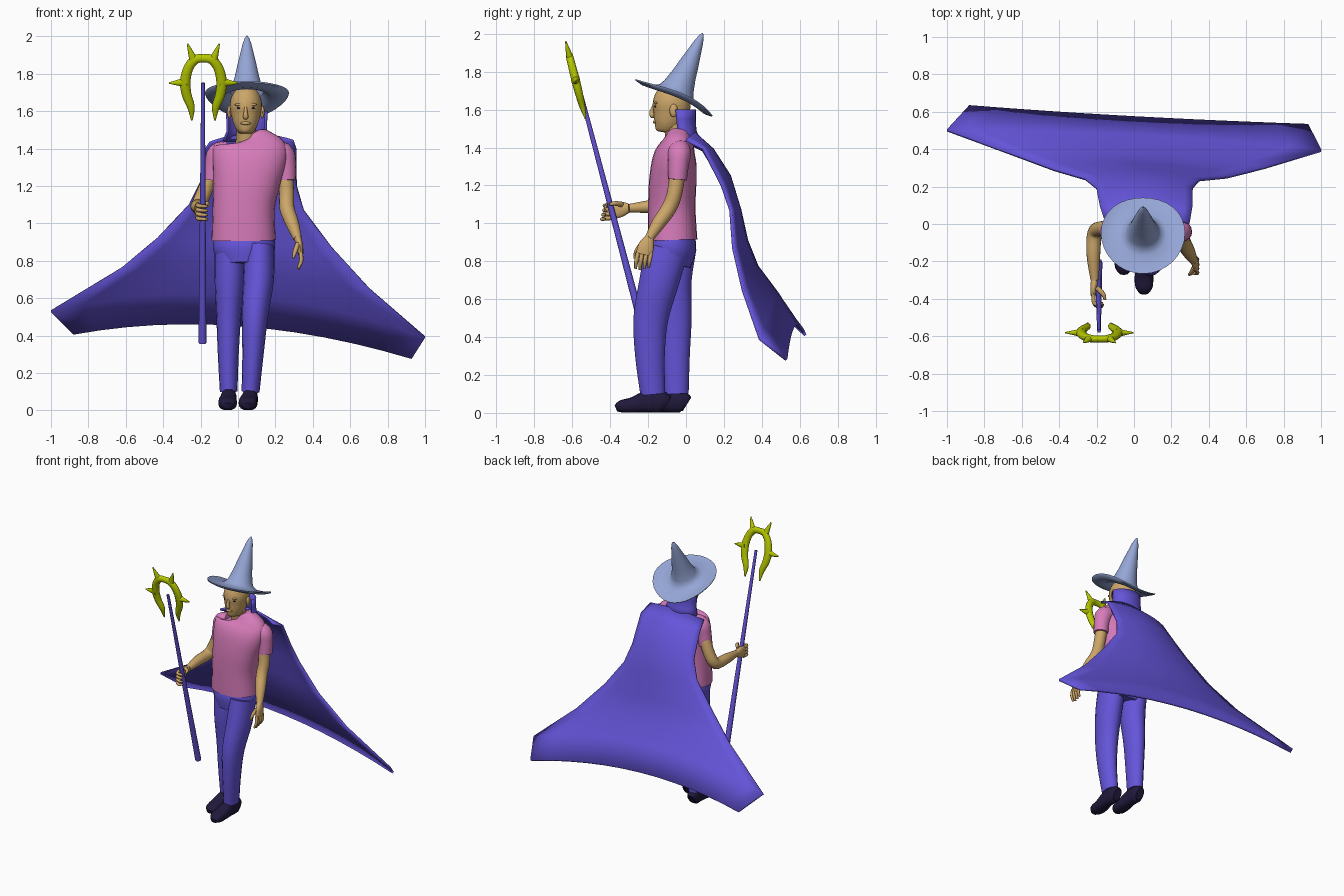
import bpy, bmesh
from math import sin, cos, pi, radians
from mathutils import Vector, Matrix


def material(name, r, g, b):
    m = bpy.data.materials.new(name)
    m.diffuse_color = (r, g, b, 1)
    return m


PURPLE = material("purple", .13, .09, .70)
PINK = material("pink", .68, .20, .49)
SKIN = material("skin", .60, .38, .14)
HAT = material("hat_blue", .30, .38, .67)
GOLD = material("yellow", .47, .58, 0)
DARK = material("dark", .015, .01, .045)


def finish(name, bm, mat, angle=50):
    bmesh.ops.recalc_face_normals(bm, faces=bm.faces)
    me = bpy.data.meshes.new(name)
    bm.to_mesh(me)
    bm.free()
    ob = bpy.data.objects.new(name, me)
    bpy.context.collection.objects.link(ob)
    me.materials.append(mat)
    bpy.ops.object.select_all(action='DESELECT')
    ob.select_set(True)
    bpy.context.view_layer.objects.active = ob
    bpy.ops.object.shade_smooth_by_angle(angle=radians(angle))
    return ob


def skin_rings(bm, rings, closed=True):
    n = len(rings[0])
    for a, b in zip(rings, rings[1:]):
        for i in range(n if closed else n - 1):
            j = (i + 1) % n
            bm.faces.new((a[i], a[j], b[j], b[i]))


def spline(pts, steps):
    """Smooth curve through rows of numbers."""
    out = []
    for k in range(len(pts) - 1):
        p0, p1, p2 = pts[max(k - 1, 0)], pts[k], pts[k + 1]
        p3 = pts[min(k + 2, len(pts) - 1)]
        for s in range(steps):
            t = s / steps
            out.append([b + .5 * t * (c - a + t * (2*a - 5*b + 4*c - d + t * (3*(b - c) + d - a)))
                        for a, b, c, d in zip(p0, p1, p2, p3)])
    return out + [list(pts[-1])]


def tube(name, pts, mat, n=16, ref=(1, 0, 0), power=1, steps=4):
    """Points are x, y, z, radius along ref, radius across."""
    pts = spline([p if len(p) == 5 else (*p, p[3]) for p in pts], steps)
    ref = Vector(ref)
    bm = bmesh.new()
    rings = []
    for k, p in enumerate(pts):
        c = Vector(p[:3])
        t = (Vector(pts[min(k + 1, len(pts) - 1)][:3]) - Vector(pts[max(k - 1, 0)][:3])).normalized()
        u = (ref - ref.dot(t) * t).normalized()
        v = t.cross(u)
        ring = []
        for i in range(n):
            ca, sa = cos(2*pi*i/n), sin(2*pi*i/n)
            ca, sa = [(abs(w) ** power) * (1 if w > 0 else -1) for w in (ca, sa)]
            ring.append(bm.verts.new(c + u*ca*max(p[3], .002) + v*sa*max(p[4], .002)))
        rings.append(ring)
    skin_rings(bm, rings)
    bm.faces.new(rings[0])
    bm.faces.new(rings[-1])
    return finish(name, bm, mat)


def ball(name, loc, size, mat):
    bm = bmesh.new()
    bmesh.ops.create_uvsphere(bm, u_segments=12, v_segments=8, radius=1,
                              matrix=Matrix.Translation(loc) @ Matrix.Diagonal((*size, 1)))
    return finish(name, bm, mat)


# Shirt and sleeves
tube("shirt", [(.03, -.07, .91, .172, .13), (.03, -.075, 1.08, .166, .125),
               (.045, -.07, 1.22, .18, .125), (.06, -.06, 1.34, .2, .115),
               (.065, -.045, 1.41, .195, .09), (.06, -.04, 1.445, .13, .07),
               (.05, -.04, 1.465, .07, .06)], PINK, 24, power=.85)
tube("left_sleeve", [(.16, -.035, 1.39, .05), (.235, -.035, 1.375, .062),
                     (.255, -.04, 1.31, .055), (.26, -.045, 1.23, .05)], PINK, ref=(0, 1, 0))
tube("right_sleeve", [(-.05, -.035, 1.39, .05), (-.105, -.035, 1.37, .06),
                      (-.125, -.035, 1.31, .053), (-.14, -.035, 1.23, .048)], PINK, ref=(0, 1, 0))

# Arms
tube("left_arm", [(.25, -.04, 1.3, .042), (.26, -.06, 1.16, .04), (.262, -.09, 1.08, .04),
                  (.29, -.145, 1.0, .036), (.318, -.195, .92, .023)], SKIN)
tube("right_arm", [(-.13, -.03, 1.3, .04), (-.175, -.025, 1.18, .04), (-.21, -.05, 1.1, .04),
                   (-.217, -.17, 1.09, .036), (-.21, -.3, 1.08, .022)], SKIN)

# Hands
tube("left_palm", [(.318, -.192, .925, .02, .024), (.33, -.21, .88, .018, .042),
                   (.335, -.222, .835, .014, .042)], SKIN)
tube("left_thumb", [(.32, -.235, .89, .014), (.305, -.262, .85, .012), (.295, -.27, .815, .007)], SKIN, 8)
tube("right_palm", [(-.21, -.3, 1.08, .02, .024), (-.216, -.34, 1.075, .018, .04),
                    (-.218, -.38, 1.065, .014, .042)], SKIN)
tube("right_thumb", [(-.2, -.34, 1.1, .014), (-.165, -.375, 1.105, .012), (-.155, -.405, 1.1, .007)], SKIN, 8)
for i in range(4):
    y = -.254 + .023 * i
    tube(f"left_finger_{i+1}", [(.335, y, .845, .011), (.338, y - .008, .80, .011),
                                (.322, y - .012, .755 + .006*abs(i - 1), .007)], SKIN, 8)
    z = 1.03 + .023 * i
    tube(f"right_finger_{i+1}", [(-.218, -.375, z, .011), (-.212, -.425, z - .005, .011),
                                 (-.18, -.445 + .006*i, z - .008, .009), (-.165, -.425, z - .008, .007)],
         SKIN, 8, ref=(0, 0, 1))

# Trousers and shoes
tube("trouser_hips", [(.03, -.07, .93, .162, .12), (.033, -.075, .86, .165, .128),
                      (.035, -.085, .78, .13, .11)], PURPLE, 24)
tube("left_trouser_leg", [(.115, -.1, .87, .08, .115), (.11, -.14, .7, .082, .105),
                          (.09, -.185, .5, .07, .092), (.08, -.19, .3, .057, .078),
                          (.067, -.175, .1, .048, .066)], PURPLE)
tube("right_trouser_leg", [(-.045, -.06, .87, .08, .115), (-.045, -.07, .7, .08, .1),
                           (-.05, -.058, .5, .066, .088), (-.052, -.055, .3, .056, .075),
                           (-.05, -.05, .1, .047, .064)], PURPLE)
for name, x, y, turn in (("left_shoe", .064, -.1, -.01), ("right_shoe", -.05, .005, -.005)):
    tube(name, [(x, y, .045, .03, .042), (x, y - .03, .058, .042, .057),
                (x, y - .11, .058, .042, .056), (x + turn, y - .18, .042, .05, .041),
                (x + turn, y - .24, .034, .045, .033), (x + turn, y - .27, .024, .022, .018)],
         DARK, power=.8)

# Head
tube("neck", [(.045, -.045, 1.42, .06), (.043, -.06, 1.48, .052), (.042, -.065, 1.54, .055)], SKIN)
tube("head", [(.04, -.125, 1.482, .02, .025), (.04, -.122, 1.492, .04, .045),
              (.041, -.105, 1.525, .062, .07), (.042, -.085, 1.575, .077, .092),
              (.042, -.075, 1.63, .086, .1), (.043, -.07, 1.68, .076, .088),
              (.043, -.06, 1.735, .04, .045)], SKIN, 24)
tube("nose", [(.041, -.172, 1.62, .007, .006), (.041, -.181, 1.59, .011, .012),
              (.041, -.178, 1.568, .015, .014), (.041, -.168, 1.56, .008, .006)], SKIN, 10)
ball("lips", (.041, -.163, 1.535), (.028, .012, .009), SKIN)
for side, s in (("left", 1), ("right", -1)):
    ball(side + "_eye", (.042 + s*.034, -.16, 1.616), (.014, .008, .007), DARK)
    ball(side + "_brow", (.042 + s*.034, -.158, 1.635), (.026, .011, .008), SKIN)
    ball(side + "_ear", (.042 + s*.088, -.065, 1.595), (.012, .022, .035), SKIN)

# Hat: profile of radius and height, turned and tipped backwards
profile = [(.088, .035), (.125, -.002), (.18, -.01), (.222, .004), (.225, .012), (.2, .008), (.125, .012),
           (.098, .028), (.084, .055), (.066, .12), (.052, .19), (.036, .26), (.024, .315), (.012, .35), (.002, .365)]
tip = Matrix.Translation((.048, -.06, 1.67)) @ Matrix.Rotation(radians(-24), 4, 'X')
bm = bmesh.new()
rings = []
for r, h in profile:
    flare = .018 * (r / .225) ** 3 if h < .03 else 0
    rings.append([bm.verts.new(tip @ Vector((r*cos(a), r*sin(a), h + flare*(cos(2*a) + .3*sin(3*a)))))
                  for a in (2*pi*i/32 for i in range(32))])
skin_rings(bm, rings)
bm.faces.new(rings[-1])
finish("pointed_hat", bm, HAT)

# Cape: each row gives its right edge, centre and left edge
rows = [((-.15, .0, 1.43), (.07, .045, 1.475), (.295, .0, 1.44)),
        ((-.18, .09, 1.385), (.06, .14, 1.39), (.31, .09, 1.395)),
        ((-.2, .19, 1.22), (.06, .23, 1.25), (.312, .19, 1.2)),
        ((-.26, .24, 1.1), (.05, .285, 1.07), (.35, .235, 1.07)),
        ((-.43, .29, .92), (.03, .32, .9), (.5, .25, .87)),
        ((-.62, .36, .76), (0, .37, .76), (.7, .3, .65)),
        ((-1, .5, .53), (0, .47, .62), (1, .39, .39)),
        ((-.88, .63, .41), (0, .57, .455), (.93, .53, .28))]
bm = bmesh.new()
grid = []
for a, b, c in rows:
    a, b, c = Vector(a), Vector(b), Vector(c)
    line = []
    for i in range(13):
        t = i / 6 - 1
        line.append(bm.verts.new(a*t*(t - 1)/2 + b*(1 - t*t) + c*t*(t + 1)/2))
    grid.append(line)
skin_rings(bm, grid, False)
cape = finish("cape", bm, PURPLE)
mod = cape.modifiers.new("thickness", 'SOLIDIFY')
mod.thickness, mod.offset = .015, 0

# Stand-up collar behind the head
bm = bmesh.new()
grid = []
for z, rx, ry, y in ((1.44, .125, .075, -.005), (1.49, .105, .07, -.02), (1.55, .105, .072, -.025), (1.6, .108, .075, -.028)):
    grid.append([bm.verts.new((.047 + rx*cos(a), y + ry*sin(a), z))
                 for a in (radians(-20 + 220*i/16) for i in range(17))])
skin_rings(bm, grid, False)
collar = finish("collar", bm, PURPLE)
mod = collar.modifiers.new("thickness", 'SOLIDIFY')
mod.thickness, mod.offset = .01, 0

# Staff
tube("staff_shaft", [(-.19, -.205, .36, .021), (-.187, -.572, 1.75, .01)], PURPLE, 8)


def on_head(x, z, r):
    """Place a point on the tilted plane of the staff head."""
    return (-.185 + x, -.53 - .255 * (z - 1.55), z, r * .8, r)


arch = [(-.062, 1.55, .004), (-.066, 1.62, .02), (-.09, 1.69, .026), (-.097, 1.76, .028),
        (-.08, 1.83, .026), (-.045, 1.875, .025), (0, 1.882, .022)]
path = arch + [(-x, z, r) for x, z, r in reversed(arch[:-1])]
tube("staff_arch", [on_head(*p) for p in path], GOLD, 12, ref=(0, 1, 0))
for side, s in (("right", -1), ("left", 1)):
    tube(side + "_top_spike", [on_head(s*.05, 1.865, .026), on_head(s*.068, 1.915, .015),
                               on_head(s*.085, 1.96, .004)], GOLD, 10, ref=(0, 1, 0))
    tube(side + "_side_spike", [on_head(s*.09, 1.757, .03), on_head(s*.135, 1.752, .017),
                                on_head(s*.183, 1.75, .004)], GOLD, 10, ref=(0, 1, 0))
